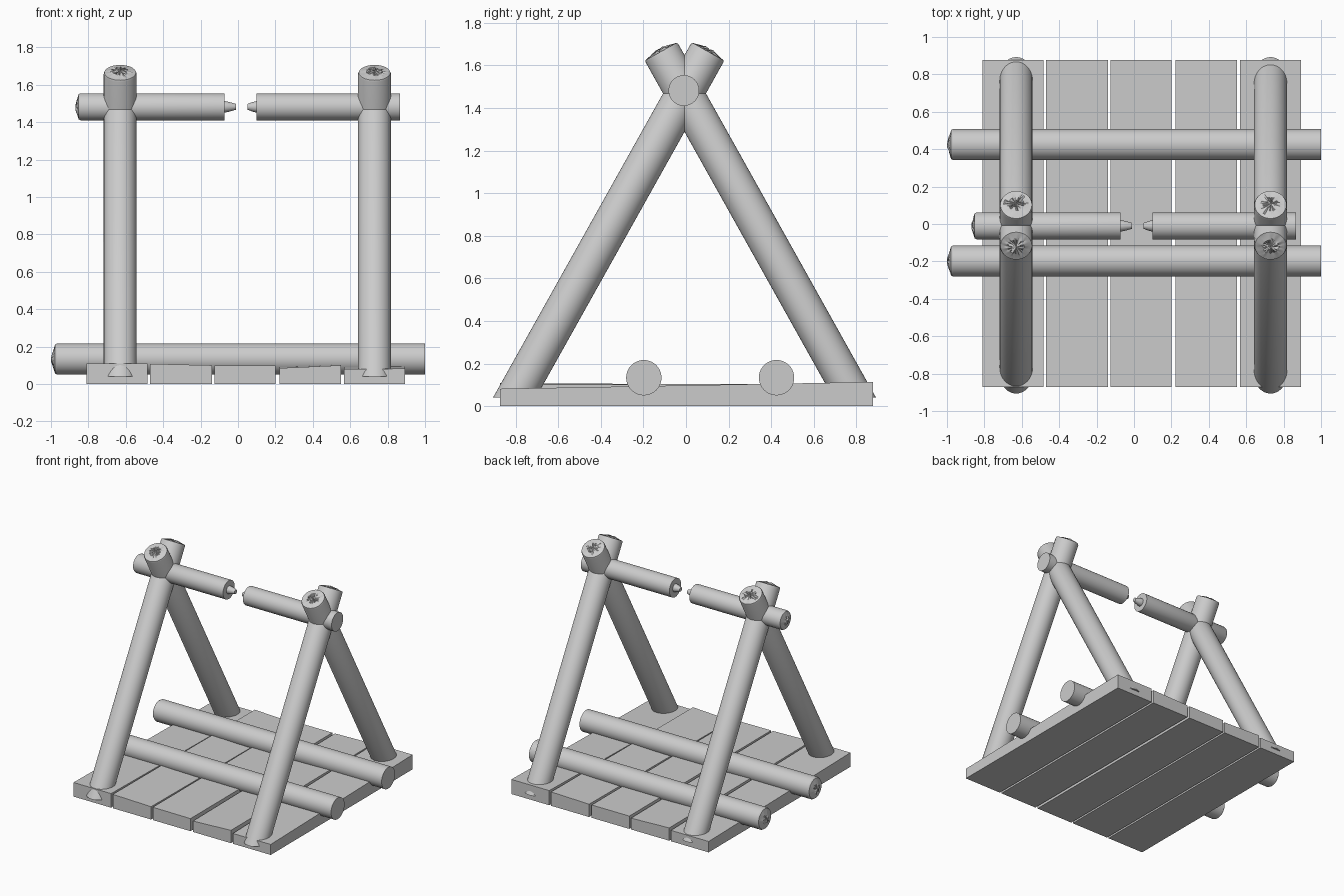
import bpy, bmesh, math, random
from mathutils import Vector

if "Cube" in bpy.data.objects:
    bpy.data.objects.remove(bpy.data.objects["Cube"])

random.seed(4)
SIDES = 40


def finish(name, bm, smooth=True):
    bmesh.ops.recalc_face_normals(bm, faces=bm.faces[:])
    mesh = bpy.data.meshes.new(name)
    bm.to_mesh(mesh)
    bm.free()
    obj = bpy.data.objects.new(name, mesh)
    bpy.context.collection.objects.link(obj)
    if smooth:
        bpy.ops.object.select_all(action='DESELECT')
        obj.select_set(True)
        bpy.context.view_layer.objects.active = obj
        bpy.ops.object.shade_smooth_by_angle(angle=math.radians(30))
    return obj


def lathe(name, start, end, rings, dome=None, rough=0.0, cut_z=None):
    """Sweep (distance, radius) rings from start towards end; dome closes the far end."""
    start, end = Vector(start), Vector(end)
    axis = (end - start).normalized()
    u = Vector((1, 0, 0)) if abs(axis.x) < 0.9 else Vector((0, 1, 0))
    v = axis.cross(u).normalized()
    bm = bmesh.new()

    def ring(d, r, noise=0.0):
        pts = []
        for i in range(SIDES):
            a = math.tau * i / SIDES
            off = d + random.uniform(-noise, noise)
            pts.append(bm.verts.new(start + axis * off + (u * math.cos(a) + v * math.sin(a)) * r))
        return pts

    loops = [ring(d, r) for d, r in rings]
    first = loops[0]
    if dome is not None:
        # chipped, slightly domed end grain
        d, r = rings[-1]
        for f in (0.8, 0.5, 0.25):
            loops.append(ring(d + dome * (1 - f), r * f, rough * (1 - f)))
    for a, b in zip(loops, loops[1:]):
        for i in range(SIDES):
            j = (i + 1) % SIDES
            bm.faces.new((a[i], a[j], b[j], b[i]))
    bm.faces.new(first)
    if dome is None:
        bm.faces.new(loops[-1])
    else:
        tip = bm.verts.new(start + axis * (rings[-1][0] + dome))
        for i in range(SIDES):
            bm.faces.new((loops[-1][i], loops[-1][(i + 1) % SIDES], tip))
    if cut_z is not None:
        cut = bmesh.ops.bisect_plane(bm, geom=bm.verts[:] + bm.edges[:] + bm.faces[:],
                                     plane_co=(0, 0, cut_z), plane_no=(0, 0, 1), clear_inner=True)
        edges = [e for e in cut['geom_cut'] if isinstance(e, bmesh.types.BMEdge)]
        bmesh.ops.holes_fill(bm, edges=edges, sides=0)
    return finish(name, bm)


# floor planks: x range, then top heights front-left, front-right, back-right, back-left
planks = [
    (-0.81, -0.485, 0.11, 0.11, 0.085, 0.085),
    (-0.47, -0.14, 0.108, 0.10, 0.088, 0.10),
    (-0.125, 0.20, 0.10, 0.098, 0.10, 0.10),
    (0.222, 0.55, 0.085, 0.10, 0.108, 0.10),
    (0.566, 0.893, 0.08, 0.082, 0.114, 0.114),
]
Y0, Y1 = -0.872, 0.878
for n, (x0, x1, *tops) in enumerate(planks):
    bm = bmesh.new()
    corners = [(x0, Y0), (x1, Y0), (x1, Y1), (x0, Y1)]
    low = [bm.verts.new((x, y, 0)) for x, y in corners]
    top = [bm.verts.new((x, y, z)) for (x, y), z in zip(corners, tops)]
    bm.faces.new(low[::-1])
    bm.faces.new(top)
    for i in range(4):
        j = (i + 1) % 4
        bm.faces.new((low[i], low[j], top[j], top[i]))
    finish(f"floor_plank_{n + 1}", bm, smooth=False)

# crossed A-frame legs, feet sunk into the planks
for side, x in (("left", -0.63), ("right", 0.73)):
    for place, s in (("front", 1), ("back", -1)):
        foot = Vector((x, -0.765 * s - 0.007, 0.10))
        head = Vector((x, 0.11 * s - 0.007, 1.665))
        d = (head - foot).normalized()
        start = foot - d * 0.2
        length = (head - start).length
        lathe(f"{side}_{place}_leg", start, head,
              [(0, 0.088), (length - 0.01, 0.088), (length, 0.084)],
              dome=0.012, rough=0.012, cut_z=0.04)

# two logs lying across the floor, chipped on the left end
for n, y in enumerate((-0.198, 0.425)):
    lathe(f"floor_log_{n + 1}", (1, y, 0.134), (-1, y, 0.134),
          [(0, 0.083), (1.968, 0.083), (1.978, 0.077)], dome=0.022, rough=0.006)

# broken crossbar: two halves
lathe("left_crossbar_half", (-0.072, -0.01, 1.482), (-1, -0.01, 1.482),
      [(0, 0.072), (0.77, 0.072), (0.78, 0.067)], dome=0.018, rough=0.006)
lathe("right_crossbar_half", (0.10, -0.01, 1.482), (1, -0.01, 1.482),
      [(0, 0.072), (0.765, 0.072)])

# splintered stubs at the break
stub = [(-0.02, 0.031), (0.0, 0.031), (0.025, 0.026), (0.06, 0.016)]
lathe("left_splinter", (-0.072, -0.01, 1.482), (1, -0.01, 1.482), stub)
lathe("right_splinter", (0.10, -0.01, 1.482), (-1, -0.01, 1.482),
      [(d * 0.8, r) for d, r in stub])
